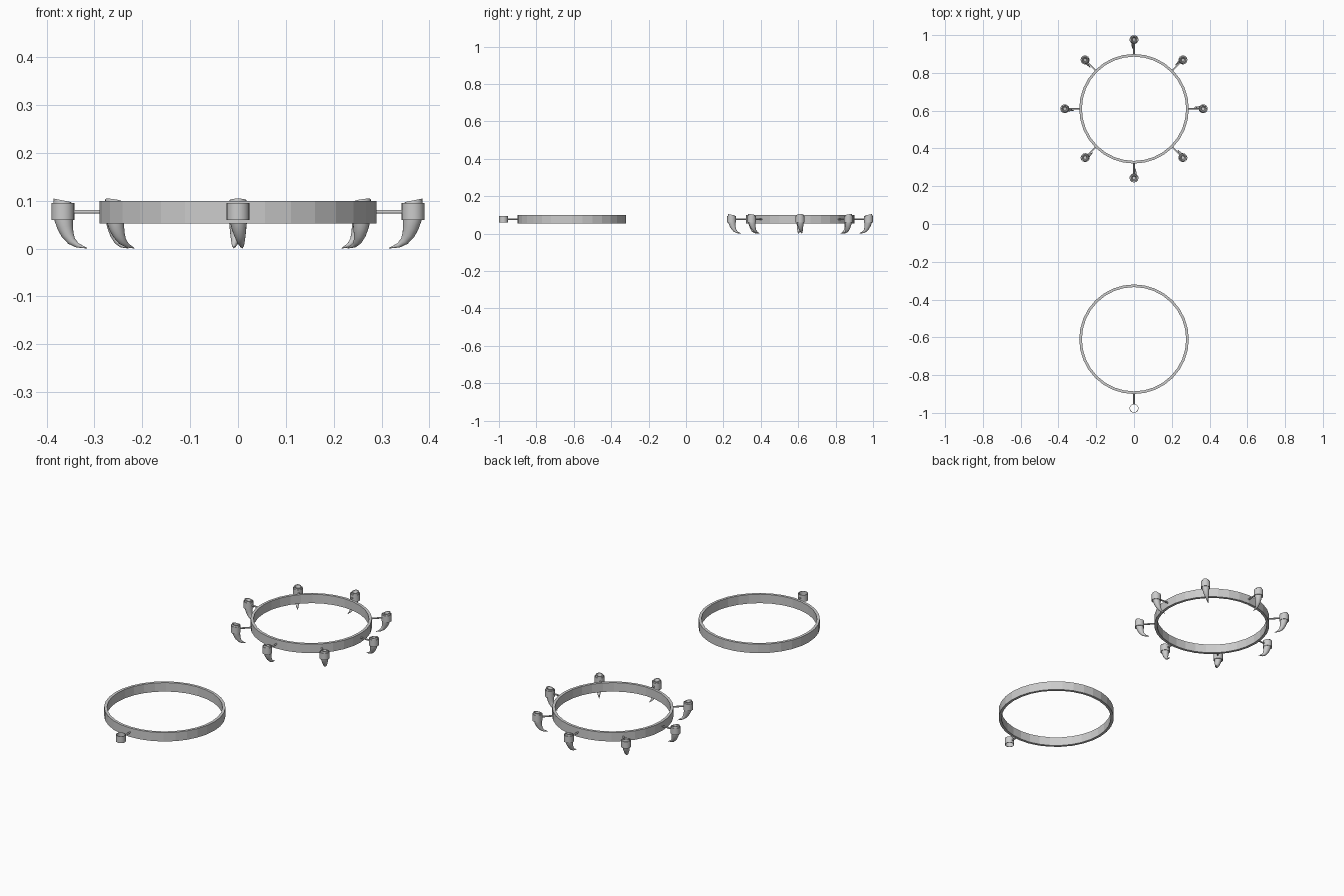
import bpy, bmesh, math
from mathutils import Vector, Matrix

if "Cube" in bpy.data.objects:
    bpy.data.objects.remove(bpy.data.objects["Cube"])

RING_Y, ARM_R = 0.61, 0.366


def finish(name, bm, matrix, smooth=None):
    bmesh.ops.recalc_face_normals(bm, faces=bm.faces)
    me = bpy.data.meshes.new(name)
    bm.to_mesh(me)
    bm.free()
    ob = bpy.data.objects.new(name, me)
    bpy.context.collection.objects.link(ob)
    ob.matrix_world = matrix
    if smooth:
        bpy.context.view_layer.objects.active = ob
        bpy.ops.object.select_all(action='DESELECT')
        ob.select_set(True)
        bpy.ops.object.shade_smooth_by_angle(angle=math.radians(smooth))
    return ob


def tube(name, r_out, r_in, z0, z1, n, matrix, smooth=None):
    bm = bmesh.new()
    loops = [[bm.verts.new((r * math.cos(2 * math.pi * i / n), r * math.sin(2 * math.pi * i / n), z))
              for i in range(n)]
             for r, z in ((r_out, z0), (r_out, z1), (r_in, z1), (r_in, z0))]
    for k in range(4):
        a, b = loops[k], loops[(k + 1) % 4]
        for i in range(n):
            j = (i + 1) % n
            bm.faces.new((a[i], a[j], b[j], b[i]))
    return finish(name, bm, matrix, smooth)


def rod(name, x0, x1, z, r, matrix):
    bm = bmesh.new()
    m = Matrix.Translation(((x0 + x1) / 2, 0, z)) @ Matrix.Rotation(math.pi / 2, 4, 'Y')
    bmesh.ops.create_cone(bm, cap_ends=True, segments=12, radius1=r, radius2=r, depth=x1 - x0, matrix=m)
    return finish(name, bm, matrix, 40)


# Claw sections: radial distance, sideways sweep, height, radius
CLAW = [(.366, 0, .088, .009), (.367, 0, .101, .014), (.367, 0, .101, .0185), (.366, 0, .094, .0205),
        (.365, 0, .080, .0208), (.364, .001, .060, .0195), (.361, .002, .044, .0165),
        (.356, .004, .029, .013), (.348, .006, .016, .009), (.336, .008, .007, .005),
        (.316, .009, .001, .0007)]


def claw(name, matrix, n=16):
    bm = bmesh.new()
    pts = [Vector(s[:3]) for s in CLAW]
    rings = []
    for k, s in enumerate(CLAW):
        # root is tilted inward, the rest follows the curved spine
        if k < 4:
            t = Vector((.2, 0, -1)).normalized()
        else:
            t = (pts[min(k + 1, len(pts) - 1)] - pts[k - 1]).normalized()
        v = t.cross(Vector((0, 1, 0))).normalized()
        u = v.cross(t)
        rings.append([bm.verts.new(pts[k] + s[3] * (v * math.cos(2 * math.pi * i / n)
                                                    + u * 0.95 * math.sin(2 * math.pi * i / n)))
                      for i in range(n)])
    for a, b in zip(rings, rings[1:]):
        for i in range(n):
            j = (i + 1) % n
            bm.faces.new((a[i], a[j], b[j], b[i]))
    bm.faces.new(rings[0])
    bm.faces.new(rings[-1])
    return finish(name, bm, matrix, 45)


def arm(label, matrix):
    rod("spoke_" + label, 0.28, 0.345, 0.077, 0.004, matrix)
    tube("socket_" + label, 0.0237, 0.021, 0.06, 0.095, 24,
         matrix @ Matrix.Translation((ARM_R, 0, 0)), 40)


# Complete ring with eight clawed arms
back = Matrix.Translation((0, RING_Y, 0))
tube("claw_ring", 0.29, 0.276, 0.053, 0.10, 32, back)
for i in range(8):
    m = back @ Matrix.Rotation(i * math.pi / 4, 4, 'Z')
    arm(f"{i + 1}", m)
    claw(f"claw_{i + 1}", m)

# Plain ring with a single empty socket
front = Matrix.Translation((0, -RING_Y, 0))
tube("plain_ring", 0.29, 0.276, 0.053, 0.10, 32, front)
arm("single", front @ Matrix.Rotation(-math.pi / 2, 4, 'Z'))
